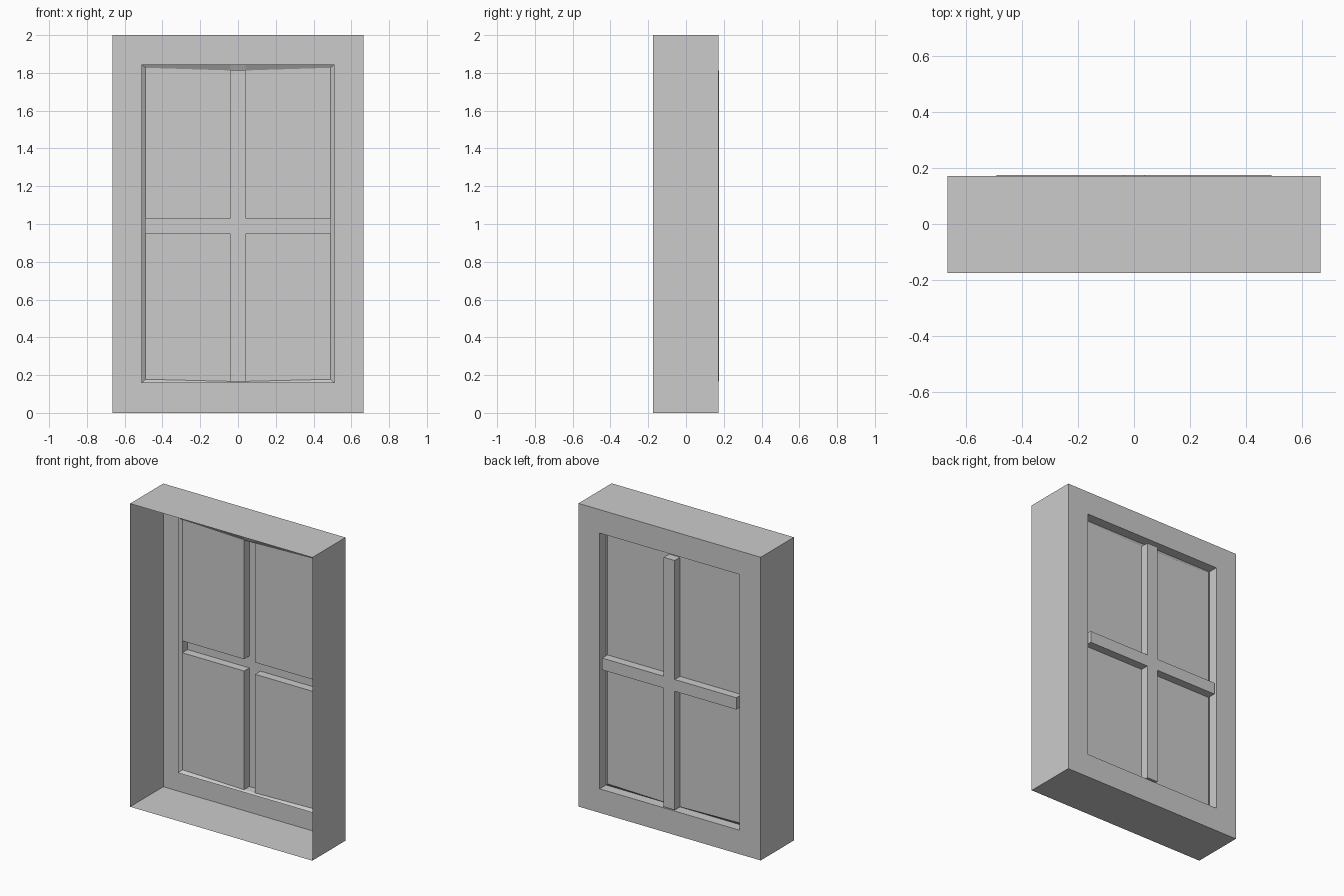
import bpy

if "Cube" in bpy.data.objects:
    bpy.data.objects.remove(bpy.data.objects["Cube"])

FRONT, BACK, LIP, GLASS, BAR = -0.175, 0.171, 0.105, 0.12, 0.175
XS = [-0.49, -0.04, 0.04, 0.49]      # pane and bar edges across
ZS = [0.178, 0.95, 1.028, 1.827]     # pane and bar edges upward
BOW = {0: 0.167, 3: 1.813}           # pane edge heights next to the upright bar


def grid_point(i, j, y):
    z = BOW[j] if j in BOW and i in (1, 2) else ZS[j]
    return (XS[i], y, z)


def rect(half, lo, hi, y):
    return [(-half, y, lo), (half, y, lo), (half, y, hi), (-half, y, hi)]


def add_mesh(name, verts, faces):
    me = bpy.data.meshes.new(name)
    me.from_pydata(verts, [], faces)
    ob = bpy.data.objects.new(name, me)
    bpy.context.collection.objects.link(ob)
    return ob


def loft(name, rings, cap=False):
    """Skin between equal-length closed rings, optionally closing the last one."""
    n = len(rings[0])
    verts = [p for r in rings for p in r]
    faces = []
    for k in range(len(rings) - 1):
        a, b = k * n, (k + 1) * n
        for i in range(n):
            j = (i + 1) % n
            faces.append((b + i, b + j, a + j, a + i))
    if cap:
        faces.append(tuple(reversed(range(len(verts) - n, len(verts)))))
    return add_mesh(name, verts, faces)


# Open-fronted casing, back face and window reveal
loft("casing", [
    rect(0.665, 0, 2, FRONT),
    rect(0.665, 0, 2, BACK),
    rect(0.51, 0.158, 1.845, BACK),
    rect(0.51, 0.158, 1.845, LIP),
])

# Sloping lip between reveal and panes
edge = ([(i, 0) for i in range(3)] + [(3, j) for j in range(3)]
        + [(i, 3) for i in (3, 2, 1)] + [(0, j) for j in (3, 2, 1)])
OUT_X, OUT_Z = {0: -0.51, 3: 0.51}, {0: 0.158, 3: 1.845}
outer = [(OUT_X.get(i, XS[i]), LIP, OUT_Z.get(j, ZS[j])) for i, j in edge]
loft("sash_lip", [outer, [grid_point(i, j, GLASS) for i, j in edge]])

# Four panes
for i in (0, 2):
    for j in (0, 2):
        corners = [(i, j), (i, j + 1), (i + 1, j + 1), (i + 1, j)]
        add_mesh("pane", [grid_point(a, b, GLASS) for a, b in corners], [(0, 1, 2, 3)])

# Cross-shaped glazing bars, hollow towards the front
cross = [(1, 0), (2, 0), (2, 1), (3, 1), (3, 2), (2, 2),
         (2, 3), (1, 3), (1, 2), (0, 2), (0, 1), (1, 1)]
loft("glazing_bars", [[grid_point(i, j, y) for i, j in cross] for y in (GLASS, BAR)], cap=True)
